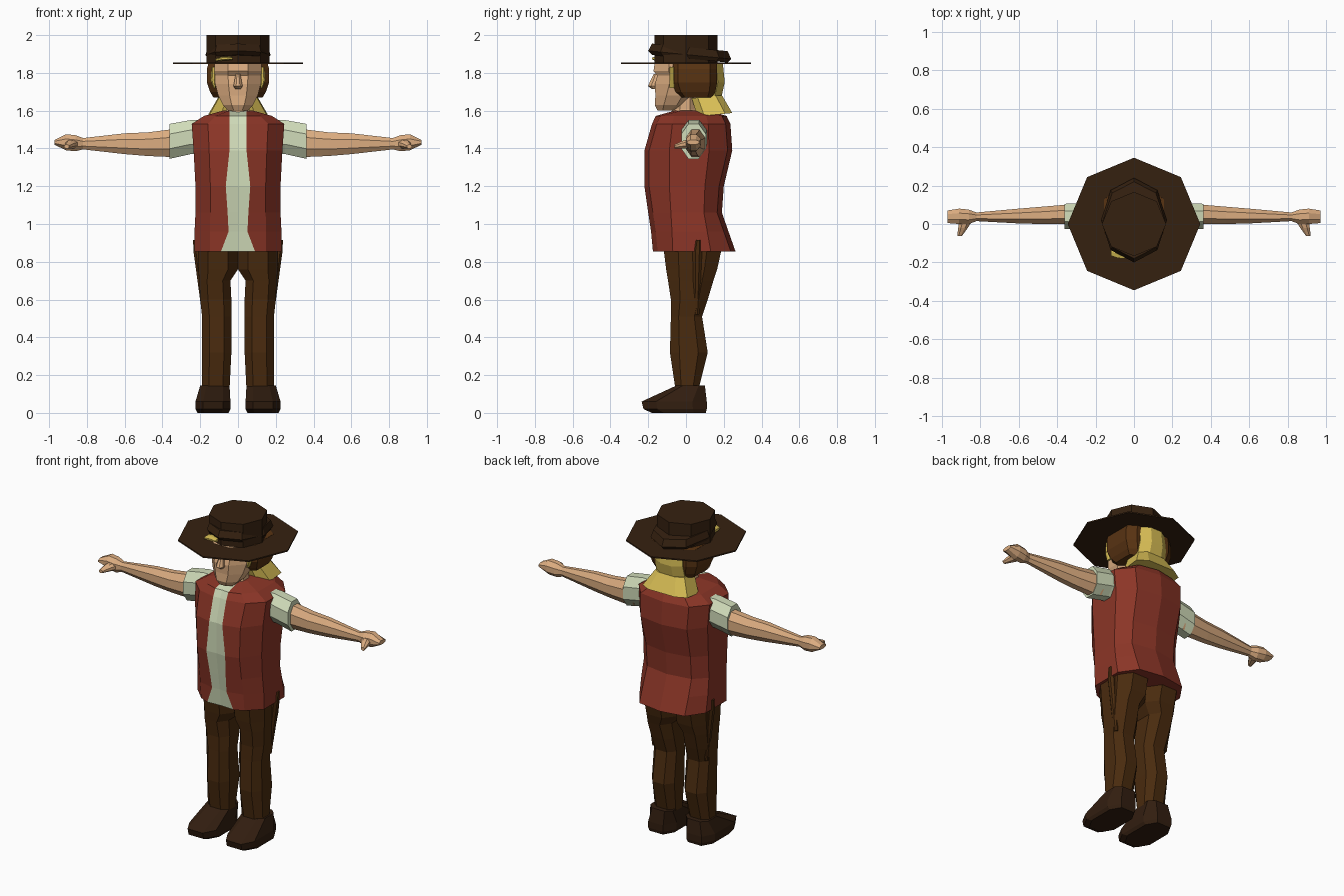
import bpy, bmesh, math
from mathutils import Matrix, Vector


def material(name, rgb):
    m = bpy.data.materials.new(name)
    m.diffuse_color = (*rgb, 1)
    return m


SKIN = material("skin", (.72, .42, .22))
RED = material("vest red", (.26, .036, .02))
PALE = material("shirt pale green", (.64, .72, .49))
YELLOW = material("yellow", (.68, .51, .09))
HAT = material("hat brown", (.036, .015, .005))
PANTS = material("trouser brown", (.068, .024, .0045))
HAIR = material("hair brown", (.098, .033, .006))
SHOE = material("shoe brown", (.032, .013, .005))


def ring(axis, t, a0, a1, b0, b1, c=.29):
    """Chamfered rectangle (8 points) across an axis at position t."""
    da, db = (a1 - a0) * c, (b1 - b0) * c
    pts = [(a0 + da, b0), (a1 - da, b0), (a1, b0 + db), (a1, b1 - db),
           (a1 - da, b1), (a0 + da, b1), (a0, b1 - db), (a0, b0 + db)]
    if axis == 'x':
        return [Vector((t, a, b)) for a, b in pts]
    if axis == 'y':
        return [Vector((a, t, b)) for a, b in pts]
    return [Vector((a, b, t)) for a, b in pts]


def loft(name, rings, mats, mirror=False, caps=True, rule=None):
    bm = bmesh.new()
    rows = [[bm.verts.new(p) for p in r] for r in rings]
    n = len(rows[0])
    for lo, hi in zip(rows, rows[1:]):
        for i in range(n):
            j = (i + 1) % n
            f = bm.faces.new((lo[i], lo[j], hi[j], hi[i]))
            if rule:
                f.material_index = rule(i)
    if caps:
        bm.faces.new(rows[0][::-1])
        bm.faces.new(rows[-1])
    bmesh.ops.recalc_face_normals(bm, faces=bm.faces)
    me = bpy.data.meshes.new(name)
    bm.to_mesh(me)
    bm.free()
    for m in mats:
        me.materials.append(m)
    ob = bpy.data.objects.new(name, me)
    bpy.context.collection.objects.link(ob)
    if mirror:
        ob.modifiers.new("mirror", 'MIRROR').use_clip = True
    return ob


def stack(name, axis, rows, mat, mirror=False, c=.29, caps=True):
    return loft(name, [ring(axis, *r, c) for r in rows], [mat], mirror, caps)


def octagon(z, rx, ry, cy=0, tilt=0):
    pts = []
    for k in range(8):
        a = k * math.pi / 4
        y = ry * math.sin(a)
        pts.append(Vector((rx * math.cos(a), cy + y, z + tilt * y)))
    return pts


# Shoes and trousers
stack("shoes", 'z', [
    (0, .05, .215, -.18, .105), (.02, .04, .225, -.225, .11),
    (.06, .04, .225, -.235, .11), (.145, .045, .2, -.05, .1)], SHOE, True, .22)
stack("trouser_legs", 'z', [
    (.12, .045, .19, -.055, .065), (.32, .035, .19, -.085, .115),
    (.51, .035, .19, -.08, .085), (.6, .035, .2, -.08, .115),
    (.70, .04, .205, -.095, .145), (.76, 0, .21, -.105, .165),
    (.92, 0, .215, -.125, .2)], PANTS, True, .25)
stack("side_pockets", 'z', [
    (.52, .17, .19, .04, .07), (.85, .19, .235, .035, .085),
    (.915, .2, .238, .05, .08)], PANTS, True)


# Vest with the shirt showing between its open front edges
def torso_ring(z, w, xi, yf, yb):
    half = [(xi, yf), (.65 * w, yf + .025), (w, yf * .4), (w, yb * .5),
            (.68 * w, yb - .025)]
    pts = half + [(0, yb)] + [(-x, y) for x, y in half[::-1]] + [(0, yf + .005)]
    return [Vector((x, y, z)) for x, y in pts]


loft("vest_and_shirt", [torso_ring(*r) for r in (
    (.855, .23, .09, -.175, .262), (.96, .23, .05, -.185, .225),
    (1.06, .225, .055, -.2, .19), (1.2, .225, .065, -.22, .2),
    (1.39, .235, .045, -.22, .245), (1.53, .245, .045, -.18, .235),
    (1.572, .18, .045, -.16, .215), (1.6, .08, .045, -.06, .12))],
    [RED, PALE], rule=lambda i: int(i >= 10))

# Sleeves, arms and thumbs
stack("sleeves", 'x', [
    (.2, -.025, .11, 1.37, 1.55), (.25, -.025, .11, 1.37, 1.55),
    (.362, -.025, .105, 1.345, 1.53)], PALE, True)
stack("arms_and_hands", 'x', [
    (.3, 0, .1, 1.36, 1.505), (.36, 0, .1, 1.355, 1.5),
    (.48, 0, .09, 1.36, 1.485), (.6, .003, .08, 1.37, 1.48),
    (.82, .015, .06, 1.395, 1.455), (.86, 0, .075, 1.385, 1.47),
    (.91, 0, .08, 1.39, 1.475), (.972, .005, .07, 1.42, 1.445)], SKIN, True)
stack("thumbs", 'y', [
    (.02, .84, .91, 1.4, 1.45), (-.02, .865, .915, 1.4, 1.44),
    (-.062, .895, .92, 1.4, 1.42)], SKIN, True)

# Neck, face and nose
stack("neck", 'z', [(1.54, -.075, .075, -.1, .07), (1.61, -.06, .06, -.07, .06),
                    (1.7, -.06, .06, -.07, .06)], SKIN)
stack("face", 'z', [
    (1.6, -.05, .05, -.15, -.06), (1.63, -.08, .08, -.165, 0),
    (1.68, -.105, .105, -.162, .04), (1.74, -.12, .12, -.165, .1),
    (1.785, -.125, .125, -.152, .1), (1.81, -.125, .125, -.172, .1),
    (1.855, -.125, .125, -.165, .1)], SKIN)
stack("nose", 'z', [
    (1.715, -.015, .015, -.18, -.14), (1.73, -.024, .024, -.202, -.14),
    (1.795, -.012, .012, -.17, -.14)], SKIN)

# Hair: brown sides, yellow locks, back fall and flared ends
stack("hair", 'z', [
    (1.67, -.13, .13, -.03, .14), (1.7, -.148, .148, -.06, .155),
    (1.75, -.165, .165, -.08, .165), (1.82, -.165, .165, -.08, .165),
    (1.855, -.155, .155, -.08, .165)], HAIR, c=.15)
stack("yellow_locks", 'z', [
    (1.72, .118, .13, -.088, -.06), (1.76, .118, .145, -.088, -.06),
    (1.83, .118, .14, -.088, -.06)], YELLOW, True)
stack("back_hair", 'z', [
    (1.66, -.1, .1, .06, .185), (1.75, -.095, .095, .08, .205),
    (1.85, -.09, .09, .08, .195)], YELLOW)
flare = [ring('z', 1.575, -.155, .155, .06, .245, .2),
         ring('z', 1.675, -.1, .1, .03, .19, .2)]
for r in flare:
    for p in r:
        p.z += .1 * (p.y - .12)
loft("flared_hair_ends", flare, [YELLOW])

# Hat: flat brim, straight crown and a tilted band
loft("hat_brim", [octagon(1.846, .345, .345), octagon(1.854, .345, .345)], [HAT])
loft("hat_crown", [octagon(1.852, .167, .167), octagon(2, .167, .167)], [HAT])
loft("hat_band", [octagon(1.875, .16, .2, .02, -.1), octagon(1.895, .172, .22, .02, -.1),
                  octagon(1.935, .16, .2, .02, -.1)], [HAT])
stack("hat_front_tuft", 'x', [
    (-.12, -.165, -.1, 1.86, 1.875), (-.08, -.178, -.1, 1.865, 1.888),
    (-.03, -.18, -.12, 1.868, 1.885)], YELLOW)
